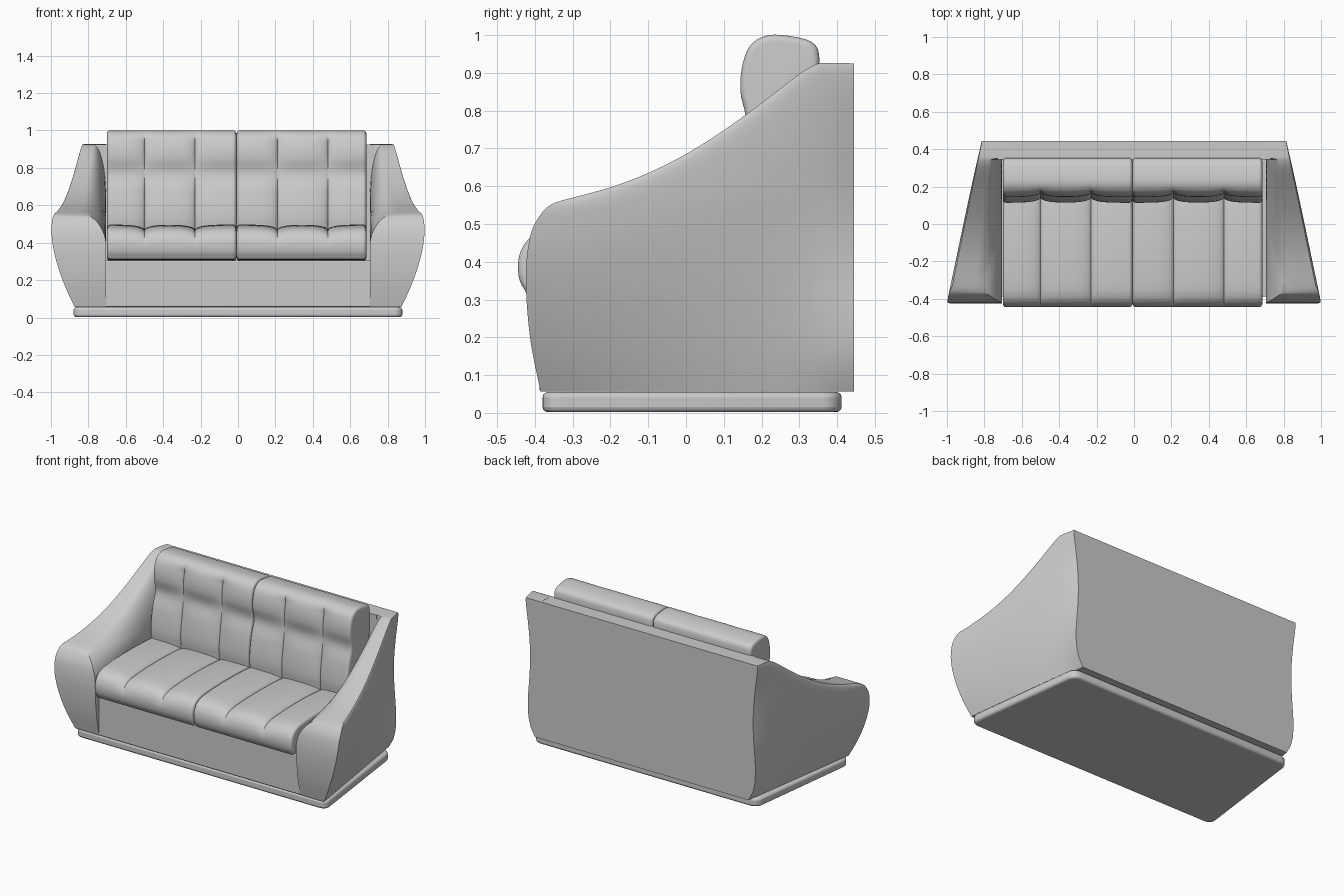
import bpy, bmesh, math

if "Cube" in bpy.data.objects:
    bpy.data.objects.remove(bpy.data.objects["Cube"])


def finish(name, bm, angle=40, bevel=0):
    bmesh.ops.recalc_face_normals(bm, faces=bm.faces)
    me = bpy.data.meshes.new(name)
    bm.to_mesh(me)
    bm.free()
    ob = bpy.data.objects.new(name, me)
    bpy.context.collection.objects.link(ob)
    if bevel:
        mod = ob.modifiers.new("bevel", 'BEVEL')
        mod.width, mod.segments, mod.limit_method = bevel, 3, 'ANGLE'
    bpy.ops.object.select_all(action='DESELECT')
    ob.select_set(True)
    bpy.context.view_layer.objects.active = ob
    bpy.ops.object.shade_smooth_by_angle(angle=math.radians(angle))
    return ob


def curve(pts, n, closed=False):
    """Catmull-Rom samples through 2D points."""
    k, out = len(pts), []
    at = (lambda i: pts[i % k]) if closed else (lambda i: pts[max(0, min(k - 1, i))])
    for i in range(k if closed else k - 1):
        a, b, c, d = at(i - 1), at(i), at(i + 1), at(i + 2)
        for j in range(n):
            t = j / n
            out.append(tuple(0.5 * (2 * q + (r - p) * t + (2 * p - 5 * q + 4 * r - s) * t * t
                                    + (3 * q - p - 3 * r + s) * t ** 3)
                             for p, q, r, s in zip(a, b, c, d)))
    return out if closed else out + [pts[-1]]


def lookup(samples, v):
    if v <= samples[0][0]:
        return samples[0][1]
    for (a, p), (b, q) in zip(samples, samples[1:]):
        if v <= b:
            return p + (q - p) * (v - a) / (b - a)
    return samples[-1][1]


def box(name, x_front, x_back, y0, y1, z0, z1, bevel, corner=0):
    bm = bmesh.new()
    plan = [(-x_front, y0), (x_front, y0), (x_back, y1), (-x_back, y1)]
    lo, hi = ([bm.verts.new((x, y, z)) for x, y in plan] for z in (z0, z1))
    bm.faces.new(lo)
    bm.faces.new(hi)
    for i in range(4):
        bm.faces.new((lo[i], lo[(i + 1) % 4], hi[(i + 1) % 4], hi[i]))
    if corner:
        upright = [e for e in bm.edges if abs(e.verts[0].co.z - e.verts[1].co.z) > 0.01]
        bmesh.ops.bevel(bm, geom=upright, offset=corner, segments=6, profile=0.5, affect='EDGES')
    return finish(name, bm, 40, bevel)


# Plinth, front panel with seat box, and back panel
box("plinth", 0.885, 0.785, -0.38, 0.412, 0.002, 0.055, 0.014, 0.05)
box("seat_box", 0.71, 0.71, -0.388, 0.40, 0.057, 0.305, 0.006)
box("back_panel", 0.73, 0.73, 0.345, 0.445, 0.057, 0.925, 0)

# Arms: sections lofted from the bulging front to the back
CREST = curve([(-0.33, 0.562), (-0.2, 0.597), (-0.1, 0.635), (0, 0.685), (0.1, 0.748),
               (0.2, 0.82), (0.3, 0.897), (0.35, 0.925), (0.445, 0.925)], 5)
FRONT = curve([(0.057, -0.385), (0.2, -0.413), (0.36, -0.424), (0.47, -0.412),
               (0.525, -0.385), (0.55, -0.36), (0.562, -0.33)], 6)
BULGE = curve([(0, -0.12), (0.18, -0.08), (0.44, -0.035), (0.68, -0.008),
               (0.88, 0), (0.97, -0.002), (1, -0.01)], 6)


def arm(name, side, rows=24):
    bm = bmesh.new()
    rings = []
    for s in [0.87 * i / 20 for i in range(21)] + [0.885, 0.94, 1.0]:
        top = lookup(CREST, -0.33 + 0.775 * s)
        inner, outer = [], []
        for i in range(rows + 1):
            f = math.sin(math.pi / 2 * i / rows)
            z = 0.057 + (top - 0.057) * f
            yf = lookup(FRONT, z)
            y = yf + (0.445 - yf) * s
            edge = 1 - 0.21 * (y + 0.42)
            # the rear edge swells low down and is pinched above the middle
            wave = 0.028 * s ** 8 * math.sin(2 * math.pi * f ** 0.7)
            xo = edge + lookup(BULGE, f) * (1 - 0.42 * s) + wave
            roll = (edge - 0.705) * (0.55 - 0.05 * s) if s < 0.88 else 0
            c = max(0, (f - 0.64) / 0.36)
            xi = 0.705 + roll * (1 - math.sqrt(max(0, 1 - c * c)))
            inner.append(bm.verts.new((side * xi, y, z)))
            outer.append(bm.verts.new((side * xo, y, z)))
        rings.append((inner, outer))
    loops = [a + b[::-1] for a, b in rings]
    n = len(loops[0])
    for p, q in zip(loops, loops[1:]):
        for i in range(n):
            bm.faces.new((p[i], p[(i + 1) % n], q[(i + 1) % n], q[i]))
    for a, b in (rings[0], rings[-1]):
        for i in range(rows):
            bm.faces.new((a[i], b[i], b[i + 1], a[i + 1]))
    finish(name, bm, 38)


arm("arm_left", -1)
arm("arm_right", 1)


# Cushions: a side profile swept across x, pinched at the stitched seams
def cushion(name, profile, x0, x1, seams, depth, facing, fade, r=0.018):
    prof = curve(profile, 5, True)
    n = len(prof)
    normals = []
    for i in range(n):
        ty, tz = (prof[(i + 1) % n][k] - prof[i - 1][k] for k in (0, 1))
        length = math.hypot(ty, tz)
        normals.append((-tz / length, ty / length))
    xs = {x0 + (x1 - x0) * i / 40 for i in range(2, 39)}
    for i in range(7):
        u = r * (1 - math.cos(math.pi / 2 * i / 6))
        xs |= {x0 + u, x1 - u}
    for s in seams:
        xs |= {s + d for d in (-0.012, -0.006, -0.002, 0, 0.002, 0.006, 0.012)}
    bm = bmesh.new()
    loops = []
    for x in sorted(xs):
        u = min(x - x0, x1 - x, r)
        end = r - math.sqrt(max(0, r * r - (r - u) ** 2))
        pinch = depth * sum(0.8 * math.exp(-abs(x - s) / 0.04)
                            + 0.2 * math.exp(-abs(x - s) / 0.006) for s in seams)
        ring = []
        for (y, z), (ny, nz) in zip(prof, normals):
            d = end + pinch * fade(z) * max(0, ny * facing[0] + nz * facing[1])
            ring.append(bm.verts.new((x, y - ny * d, z - nz * d)))
        loops.append(ring)
    for p, q in zip(loops, loops[1:]):
        for i in range(n):
            bm.faces.new((p[i], p[(i + 1) % n], q[(i + 1) % n], q[i]))
    bm.faces.new(loops[0])
    bm.faces.new(loops[-1])
    finish(name, bm, 50)


SEAT = [(-0.38, 0.308), (-0.43, 0.33), (-0.445, 0.385), (-0.432, 0.44), (-0.39, 0.477),
        (-0.3, 0.492), (-0.1, 0.497), (0.12, 0.487), (0.2, 0.46), (0.21, 0.38), (0.19, 0.308), (-0.1, 0.306)]
BACK = [(0.135, 0.43), (0.115, 0.5), (0.116, 0.58), (0.132, 0.68), (0.158, 0.77), (0.144, 0.85),
        (0.149, 0.92), (0.172, 0.975), (0.22, 1.0), (0.29, 0.995), (0.338, 0.978), (0.353, 0.94),
        (0.35, 0.85), (0.345, 0.65), (0.34, 0.45), (0.24, 0.41)]
for label, x0, x1, seams in (("left", -0.70, -0.009, (-0.5, -0.23)),
                             ("right", -0.007, 0.686, (0.21, 0.48))):
    cushion("seat_cushion_" + label, SEAT, x0, x1, seams, 0.026, (0, 1), lambda z: 1)
    # back seams fade out at the waist between the two bulges and near the top
    cushion("back_cushion_" + label, BACK, x0, x1, seams, 0.026, (-1, 0),
            lambda z: (1 - 0.7 * math.exp(-((z - 0.77) / 0.06) ** 2)) * min(1, max(0, (1 - z) / 0.06)))
